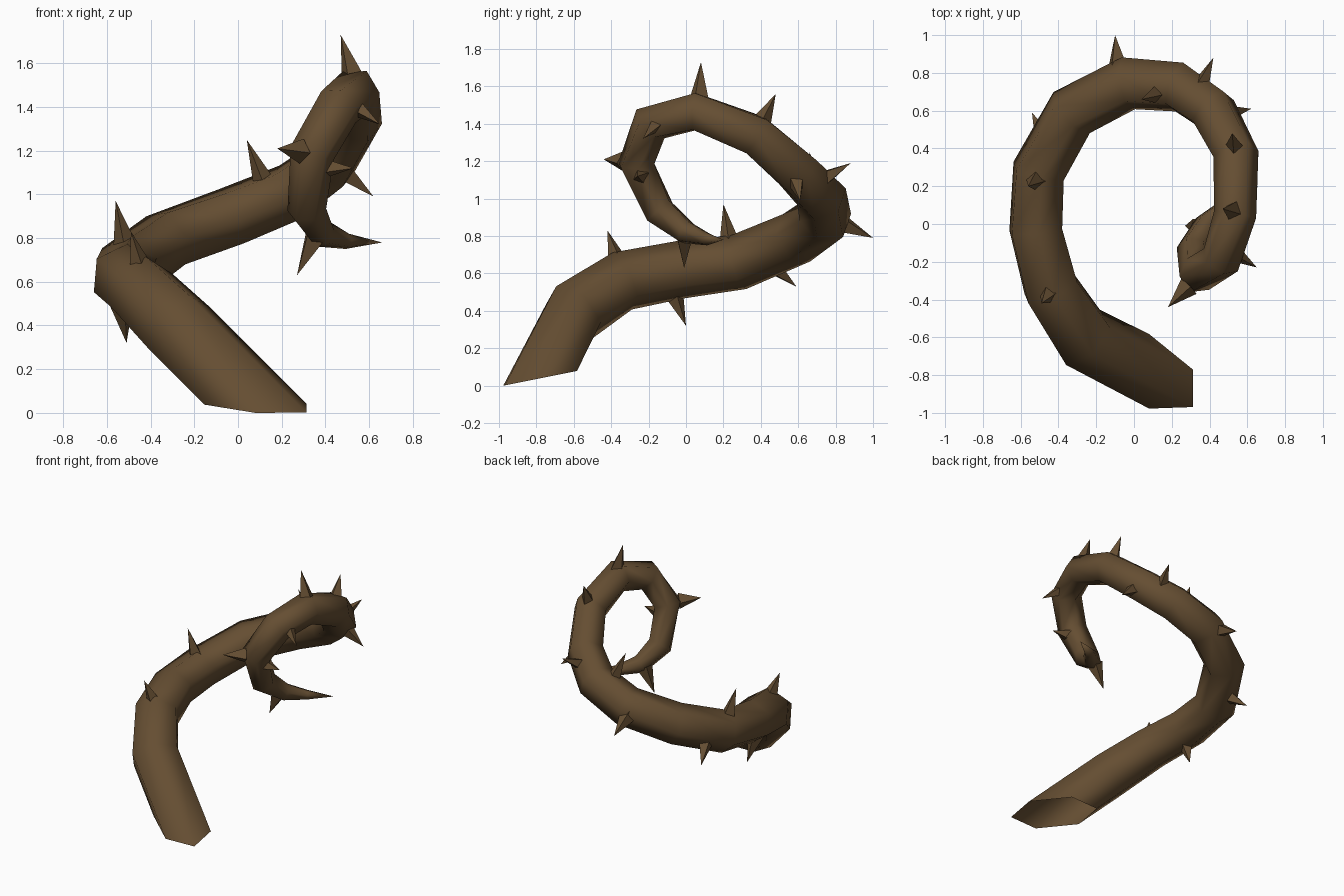
import bpy, bmesh, math
from mathutils import Vector

if "Cube" in bpy.data.objects:
    bpy.data.objects.remove(bpy.data.objects["Cube"])

bark = bpy.data.materials.new("brown bark")
bark.diffuse_color = (0.130, 0.076, 0.032, 1)
bark.use_nodes = True
bark.node_tree.nodes["Principled BSDF"].inputs["Base Color"].default_value = bark.diffuse_color


def add_object(name, bm, smooth):
    bmesh.ops.recalc_face_normals(bm, faces=bm.faces)
    for f in bm.faces:
        f.smooth = smooth
    me = bpy.data.meshes.new(name)
    bm.to_mesh(me)
    bm.free()
    me.materials.append(bark)
    ob = bpy.data.objects.new(name, me)
    bpy.context.collection.objects.link(ob)
    return ob


# Curling vine: centre points and radius
PATH = [
    (0.08, -0.78, 0.04, 0.178), (-0.27, -0.60, 0.39, 0.178),
    (-0.44, -0.34, 0.56, 0.162), (-0.52, -0.03, 0.62, 0.155),
    (-0.505, 0.28, 0.66, 0.150), (-0.33, 0.59, 0.79, 0.146),
    (-0.03, 0.745, 0.90, 0.143), (0.24, 0.725, 1.01, 0.138),
    (0.42, 0.60, 1.14, 0.130), (0.54, 0.37, 1.34, 0.121),
    (0.535, 0.05, 1.465, 0.113), (0.46, -0.19, 1.40, 0.108),
    (0.34, -0.265, 1.19, 0.104), (0.315, -0.14, 0.93, 0.090),
    (0.385, 0.0, 0.82, 0.066), (0.50, 0.11, 0.785, 0.036),
]
TIP = Vector((0.66, 0.20, 0.78))
SIDES = 6

pts = [Vector(p[:3]) for p in PATH] + [TIP]
bm = bmesh.new()
rings = []
u = Vector((0, -1, -0.2))
for i, p in enumerate(PATH):
    c, r = pts[i], p[3]
    nxt = (pts[i + 1] - c).normalized()
    prv = (c - pts[i - 1]).normalized() if i else nxt
    t = (nxt + prv).normalized()
    u = (u - t * u.dot(t)).normalized()
    v = t.cross(u)
    ring = []
    for k in range(SIDES):
        a = 2 * math.pi * k / SIDES
        co = c + (u * math.cos(a) + v * math.sin(a)) * r
        if i == 0:  # open foot is cut almost level with the ground
            n = Vector((0, -0.2, 1))
            co = co - t * ((co - c).dot(n) / t.dot(n))
        ring.append(bm.verts.new(co))
    rings.append(ring)
for a, b in zip(rings, rings[1:]):
    for k in range(SIDES):
        j = (k + 1) % SIDES
        bm.faces.new((a[k], a[j], b[j], b[k]))
end = bm.verts.new(TIP)
for k in range(SIDES):
    bm.faces.new((rings[-1][k], rings[-1][(k + 1) % SIDES], end))
low = min(w.co.z for w in bm.verts)
for w in rings[0]:
    w.co.z -= low
add_object("vine", bm, True)

# Thorns: (base centre, tip), four-sided spikes sunk into the bark
THORNS = [
    ((-0.45, -0.37, 0.68), (-0.49, -0.42, 0.83)),
    ((-0.52, 0.23, 0.78), (-0.56, 0.20, 0.97)),
    ((0.52, 0.07, 1.55), (0.47, 0.08, 1.73)),
    ((0.53, 0.41, 1.42), (0.52, 0.48, 1.56)),
    ((0.52, -0.15, 1.41), (0.65, -0.23, 1.32)),
    ((0.50, 0.59, 1.09), (0.62, 0.61, 0.99)),
    ((0.36, 0.74, 1.11), (0.42, 0.88, 1.19)),
    ((0.40, -0.24, 1.12), (0.53, -0.26, 1.12)),
    ((0.12, 0.69, 1.05), (0.04, 0.66, 1.25)),
    ((-0.09, 0.85, 0.86), (-0.10, 1.00, 0.79)),
    ((-0.49, 0.47, 0.63), (-0.54, 0.59, 0.53)),
    ((-0.53, -0.06, 0.48), (-0.51, 0.00, 0.32)),
    ((0.34, -0.01, 0.78), (0.27, -0.01, 0.63)),
    ((0.27, -0.35, 1.20), (0.18, -0.44, 1.21)),
]
for n, (b, tip) in enumerate(THORNS, 1):
    b, tip = Vector(b), Vector(tip)
    d = (tip - b).normalized()
    # align the base with the local run of the vine
    i = min(range(len(PATH) - 1), key=lambda q: ((pts[q] + pts[q + 1]) / 2 - b).length)
    run = pts[i + 1] - pts[i]
    x = (run - d * run.dot(d)).normalized()
    y = d.cross(x)
    root = b - d * 0.03
    bm = bmesh.new()
    base = [bm.verts.new(root + s * 0.058) for s in (x, y, -x, -y)]
    top = bm.verts.new(tip)
    bm.faces.new(base)
    for k in range(4):
        bm.faces.new((base[k], base[(k + 1) % 4], top))
    add_object(f"thorn_{n}", bm, False)
